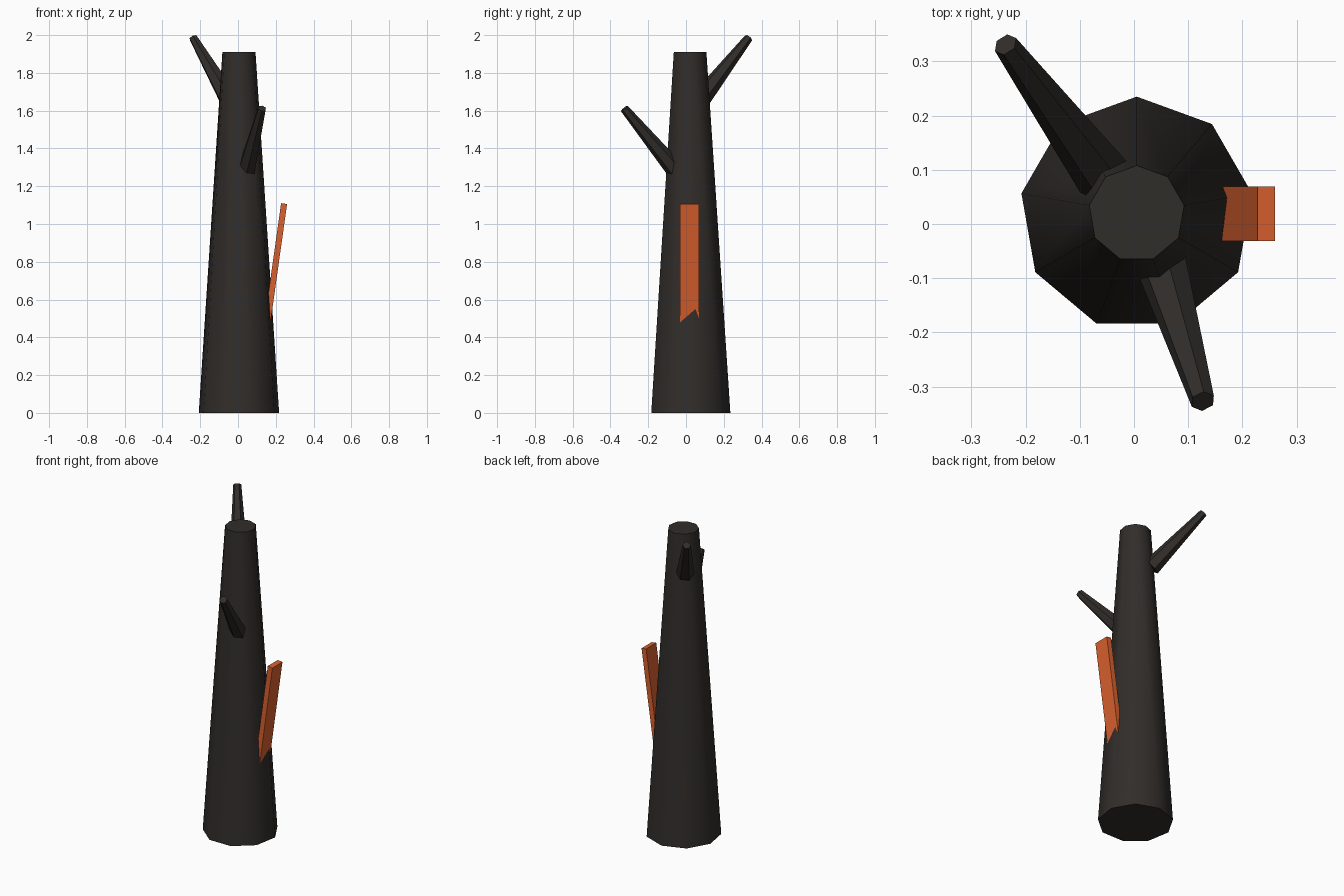
import bpy, bmesh, math
from mathutils import Vector, Matrix

if "Cube" in bpy.data.objects:
    bpy.data.objects.remove(bpy.data.objects["Cube"])


def material(name, rgb):
    m = bpy.data.materials.new(name)
    m.diffuse_color = (*rgb, 1)
    m.use_nodes = True
    m.node_tree.nodes["Principled BSDF"].inputs["Base Color"].default_value = m.diffuse_color
    return m


bark = material("charred_bark", (0.03, 0.026, 0.023))
ember = material("ember_orange", (0.69, 0.117, 0.027))


def add_object(name, bm, mat):
    mesh = bpy.data.meshes.new(name)
    bm.to_mesh(mesh)
    bm.free()
    mesh.materials.append(mat)
    ob = bpy.data.objects.new(name, mesh)
    bpy.context.collection.objects.link(ob)
    return ob


def tapered(name, start, end, r1, r2, sides):
    """Capped cone running from start to end."""
    start, end = Vector(start), Vector(end)
    axis = end - start
    turn = Vector((0, 0, 1)).rotation_difference(axis).to_matrix().to_4x4()
    bm = bmesh.new()
    bmesh.ops.create_cone(bm, cap_ends=True, segments=sides, radius1=r1, radius2=r2,
                          depth=axis.length,
                          matrix=Matrix.Translation((start + end) / 2) @ turn)
    return add_object(name, bm, bark)


# Nine-sided trunk with softly shaded sides and crisp ends
trunk = tapered("trunk", (0.005, 0.019, 0), (0.005, 0.019, 1.91), 0.216, 0.089, 9)
bpy.context.view_layer.objects.active = trunk
trunk.select_set(True)
bpy.ops.object.shade_smooth_by_angle(angle=math.radians(50))

# Broken branch stubs
tapered("upper_branch", (-0.055, 0.085, 1.67), (-0.237, 0.331, 1.985), 0.052, 0.023, 6)
tapered("lower_branch", (0.045, -0.055, 1.285), (0.127, -0.327, 1.612), 0.050, 0.023, 6)

# Glowing strip leaning out of the trunk
tilt = math.radians(8)
length = 0.70
bm = bmesh.new()
place = (Matrix.Translation((0.244, 0.019, 1.108)) @ Matrix.Rotation(tilt, 4, 'Y')
         @ Matrix.Translation((0, 0, -length / 2)) @ Matrix.Diagonal((0.032, 0.10, length, 1)))
bmesh.ops.create_cube(bm, size=1, matrix=place)
add_object("ember_strip", bm, ember)
